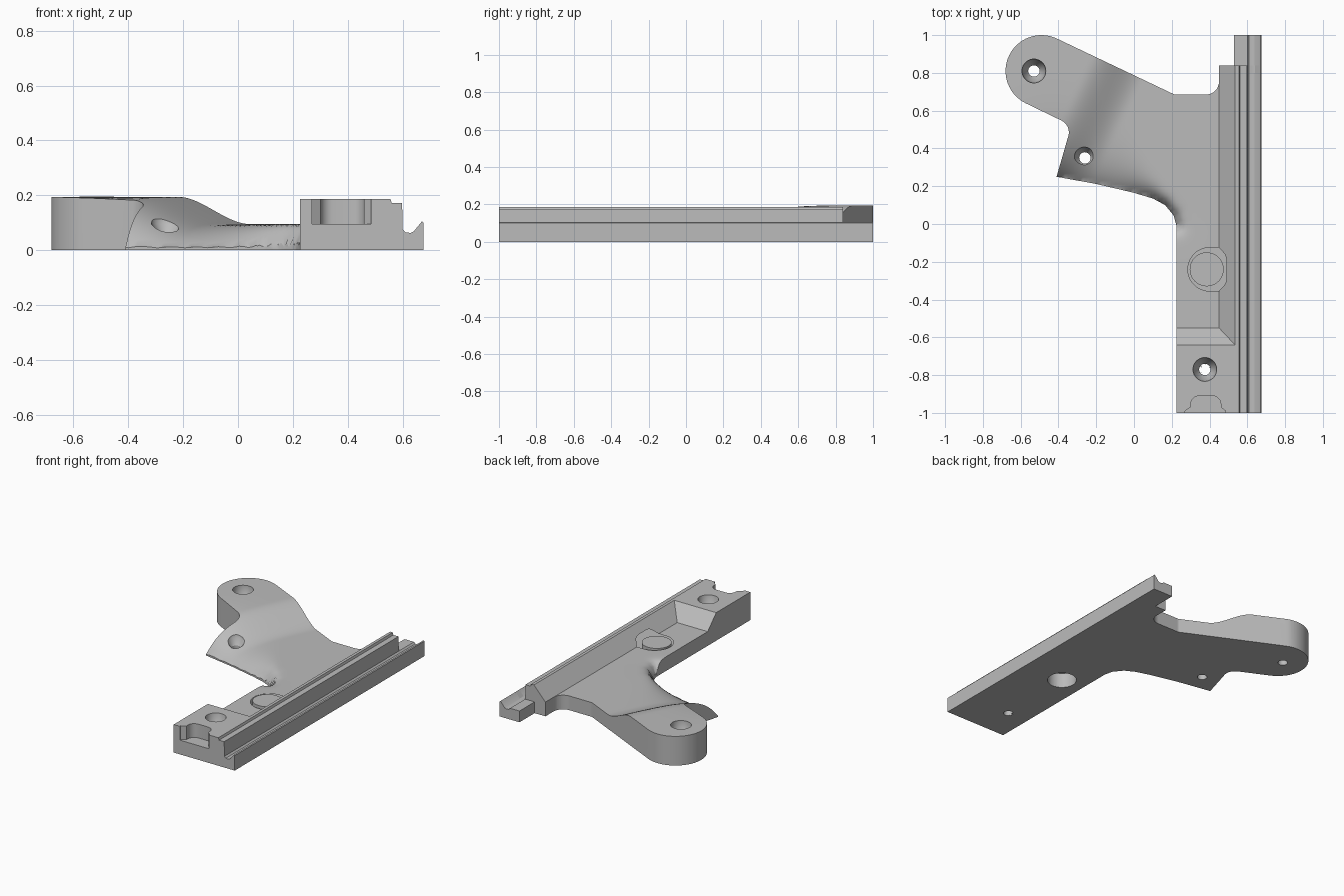
import bpy, bmesh, math
from mathutils import Vector, Matrix
from mathutils.geometry import intersect_point_line

cube = bpy.data.objects.get("Cube")
if cube:
    bpy.data.objects.remove(cube, do_unlink=True)

grey = bpy.data.materials.new("plain grey")
grey.use_nodes = True
grey.diffuse_color = (0.5, 0.5, 0.5, 1)
grey.node_tree.nodes["Principled BSDF"].inputs["Base Color"].default_value = (0.5, 0.5, 0.5, 1)


def finish(name, bm):
    bmesh.ops.recalc_face_normals(bm, faces=bm.faces[:])
    mesh = bpy.data.meshes.new(name)
    bm.to_mesh(mesh)
    bm.free()
    mesh.materials.append(grey)
    obj = bpy.data.objects.new(name, mesh)
    bpy.context.collection.objects.link(obj)
    return obj


def prism(name, points, axis, start, end):
    """Extrude a flat profile along one axis; points fill the other two axes in order."""
    def place(p, t):
        v = list(p)
        v.insert(axis, t)
        return v
    bm = bmesh.new()
    face = bm.faces.new([bm.verts.new(place(p, start)) for p in points])
    new = bmesh.ops.extrude_face_region(bm, geom=[face])["geom"]
    for v in new:
        if isinstance(v, bmesh.types.BMVert):
            v.co[axis] = end
    return finish(name, bm)


def lathe(name, profile, x, y, steps=40):
    """Stack of rings (radius, height) closed at both ends."""
    bm = bmesh.new()
    rings = []
    for r, z in profile:
        rings.append([bm.verts.new((x + r * math.cos(i * math.tau / steps),
                                    y + r * math.sin(i * math.tau / steps), z))
                      for i in range(steps)])
    for a, b in zip(rings, rings[1:]):
        for i in range(steps):
            j = (i + 1) % steps
            bm.faces.new((a[i], a[j], b[j], b[i]))
    bm.faces.new(rings[0])
    bm.faces.new(rings[-1])
    return finish(name, bm)


def combine(target, tool, operation):
    mod = target.modifiers.new(operation, 'BOOLEAN')
    mod.operation = operation
    mod.solver = 'EXACT'
    mod.object = tool
    bpy.context.view_layer.objects.active = target
    bpy.ops.object.modifier_apply(modifier=mod.name)
    bpy.data.objects.remove(tool, do_unlink=True)


def arc(cx, cy, r, a0, a1, n):
    angles = [math.radians(a0 + (a1 - a0) * i / n) for i in range(n + 1)]
    return [(cx + r * math.cos(a), cy + r * math.sin(a)) for a in angles]


# Plan outline of the arm and the strip beside the rail
front_edge = [(-0.41, 0.25), (-0.2, 0.212), (0, 0.165), (0.1, 0.135),
              (0.165, 0.1), (0.21, 0.045), (0.225, -0.01)]
outline = (front_edge + [(0.225, -1), (0.5, -1), (0.5, 0.84), (0.45, 0.84)]
           + arc(0.38, 0.755, 0.07, 0, -90, 8) + [(0.215, 0.685)]
           + arc(-0.49, 0.81, 0.19, 64.5, 244.5, 32)
           + arc(-0.415, 0.485, 0.07, 62, -16, 8))


def smooth(t):
    t = min(max(t, 0), 1)
    return t * t * (3 - 2 * t)


def top_height(x, y):
    # Raised pad, S-shaped ramp, low plate, and a broad round toward the front edge
    along = 0.9 * x - 0.43 * y
    top = 0.187 - 0.1 * smooth((along + 0.58) / 0.29)
    best, inside = 9, True
    p = Vector((x, y))
    for a, b in zip(front_edge, front_edge[1:]):
        a, b = Vector(a), Vector(b)
        q, t = intersect_point_line(p, a, b)
        q = a.lerp(b, min(max(t, 0), 1))
        d = (p - q).length
        if d < best:
            best = d
            inside = (b - a).cross(p - a) > 0
    if not inside and -0.43 < x < 0.225 and y > -0.01:
        best = 0
    spread = 0.11 - 0.09 * smooth((x + 0.15) / 0.35)
    return 0.008 + top * (1 - math.exp(-best / spread))


# Sculpted plate: smooth top trimmed by the outline
bm = bmesh.new()
bmesh.ops.create_grid(bm, x_segments=66, y_segments=110, size=1,
                      matrix=Matrix.Translation((-0.1, 0, 0)) @ Matrix.Diagonal((0.63, 1.05, 1, 1)))
base = bmesh.ops.extrude_face_region(bm, geom=bm.faces[:])["geom"]
base = {v for v in base if isinstance(v, bmesh.types.BMVert)}
for v in bm.verts:
    v.co.z = 0 if v in base else top_height(v.co.x, v.co.y)
body = finish("mounting_bracket", bm)
combine(body, prism("plan_trim", outline, 2, -0.1, 0.4), 'INTERSECT')

# Grooved rail, with its low end beyond the tall wall
lip = [(0.6, 0.075), (0.61, 0.065), (0.628, 0.063), (0.64, 0.068),
       (0.67, 0.105), (0.676, 0.1), (0.676, 0)]
wall = [(0.45, 0), (0.45, 0.095), (0.535, 0.187), (0.555, 0.187), (0.56, 0.172), (0.598, 0.172)]
combine(body, prism("rail", wall + lip, 1, -1, 0.84), 'UNION')
combine(body, prism("rail_end", [(0.53, 0), (0.53, 0.075)] + lip, 1, 0.8, 1), 'UNION')

# Raised front block with a sloped rear face
block = [(-1, 0), (-1, 0.187), (-0.64, 0.187), (-0.55, 0.095), (-0.55, 0)]
combine(body, prism("front_block", block, 0, 0.225, 0.54), 'UNION')

# Rounded boss on the strip, stretched toward the rail
boss = lathe("boss", [(0.115, 0.05), (0.115, 0.096), (0.107, 0.104), (0.09, 0.128),
                      (0.08, 0.136), (0.065, 0.14)], 0.4, -0.24)
for v in boss.data.vertices:
    if v.co.x > 0.4:
        v.co.x = min(v.co.x + 0.04, 0.49)
combine(body, boss, 'UNION')

# Pocket beneath the boss
combine(body, lathe("pocket", [(0.09, -0.1), (0.09, 0.1)], 0.385, -0.24), 'DIFFERENCE')

# Countersunk screw holes
for x, y, top in ((-0.53, 0.81, 0.187), (-0.26, 0.35, 0.145), (0.375, -0.77, 0.187)):
    hole = [(0.03, -0.1), (0.03, top - 0.09), (0.055, top - 0.05), (0.063, top), (0.063, 0.4)]
    combine(body, lathe("screw_hole", hole, x, y), 'DIFFERENCE')

# Notch in the front block with flared mouth
notch = ([(0.27, -1.1), (0.27, -0.99), (0.3, -0.97)] + arc(0.345, -0.955, 0.045, 180, 90, 6)
         + arc(0.415, -0.955, 0.045, 90, 0, 6) + [(0.46, -0.97), (0.485, -0.99), (0.485, -1.1)])
combine(body, prism("notch", notch, 2, 0.095, 0.4), 'DIFFERENCE')

bpy.ops.object.select_all(action='DESELECT')
body.select_set(True)
bpy.context.view_layer.objects.active = body
bpy.ops.object.shade_smooth_by_angle(angle=math.radians(30))
